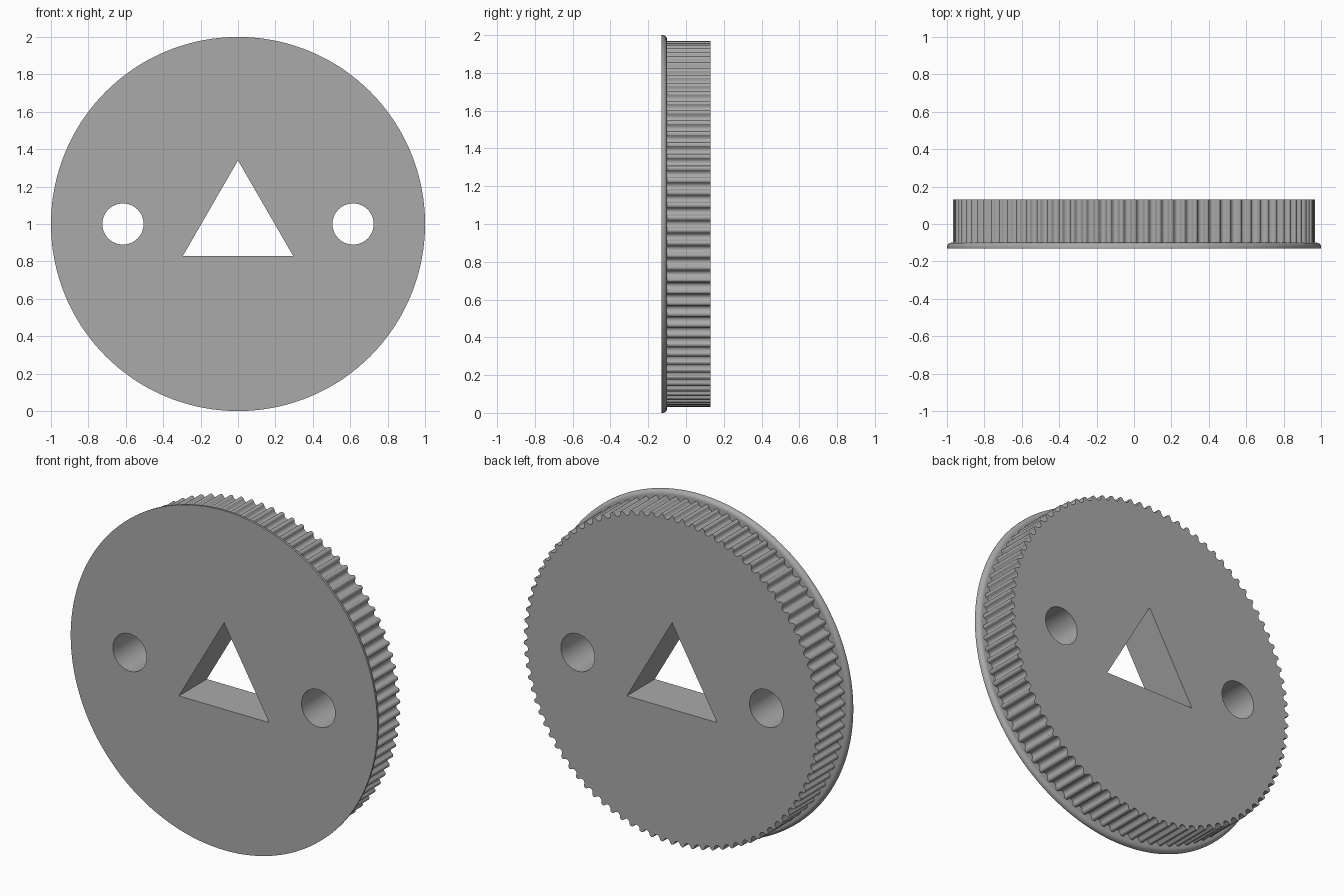
import bpy, bmesh
from math import sin, cos, pi, sqrt

cube = bpy.data.objects.get("Cube")
if cube:
    bpy.data.objects.remove(cube, do_unlink=True)

TEETH, STEPS = 90, 12
COUNT = TEETH * STEPS
FRONT, BACK, STEP_Y = -0.13, 0.13, -0.1
TIP, DEPTH = 0.968, 0.027

grey = bpy.data.materials.new("plain grey")
grey.use_nodes = True
colour = (0.4, 0.4, 0.4, 1)
grey.diffuse_color = colour
grey.node_tree.nodes["Principled BSDF"].inputs["Base Color"].default_value = colour


def tooth_radius(i):
    """Rounded grooves cut between narrower rounded lands."""
    u = abs((i % STEPS) / STEPS - 0.5) * 2
    groove = sqrt(max(0, 1 - (u / 0.68) ** 2))
    land = max(0, (u - 0.68) / 0.32)
    return TIP - DEPTH * groove - 0.004 * (1 - land) ** 2 * (groove == 0)


def loft(name, rings):
    """Join rings of (y, radius function) along y and cap both ends."""
    bm = bmesh.new()
    loops = []
    for y, radius in rings:
        loops.append([bm.verts.new((radius(i) * sin(2 * pi * i / COUNT), y,
                                    1 + radius(i) * cos(2 * pi * i / COUNT)))
                      for i in range(COUNT)])
    for a, b in zip(loops, loops[1:]):
        for i in range(COUNT):
            j = (i + 1) % COUNT
            bm.faces.new((a[i], a[j], b[j], b[i]))
    bm.faces.new(loops[0])
    bm.faces.new(loops[-1])
    bmesh.ops.recalc_face_normals(bm, faces=bm.faces)
    mesh = bpy.data.meshes.new(name)
    bm.to_mesh(mesh)
    bm.free()
    mesh.materials.append(grey)
    obj = bpy.data.objects.new(name, mesh)
    bpy.context.collection.objects.link(obj)
    return obj


def circle(r):
    return lambda i: r


# Toothed wheel with a flange whose rear edge is rounded
ROUND = 0.024
rings = [(FRONT, circle(1))]
for k in range(7):
    a = k / 6 * pi / 2
    rings.append((STEP_Y - ROUND * (1 - sin(a)), circle(1 - ROUND * (1 - cos(a)))))
rings += [(STEP_Y, tooth_radius), (BACK, tooth_radius)]
wheel = loft("toothed_wheel", rings)


# Through holes: two round ones and a central triangle
def cut(name, x, radius, sides):
    bpy.ops.mesh.primitive_cylinder_add(vertices=sides, radius=radius, depth=1,
                                        location=(x, 0, 1), rotation=(pi / 2, 0, 0))
    cutter = bpy.context.object
    cutter.name = name
    # Turn the prism so that one corner points up
    top = max(v.co.y for v in cutter.data.vertices)
    if top < radius * 0.99:
        cutter.rotation_euler.y = pi
    cutter.data.materials.append(grey)
    cutter.hide_render = True
    cutter.hide_viewport = True
    mod = wheel.modifiers.new(name, "BOOLEAN")
    mod.operation = "DIFFERENCE"
    mod.solver = "EXACT"
    mod.object = cutter


cut("left_hole_cutter", 0.615, 0.11, 64)
cut("right_hole_cutter", -0.615, 0.11, 64)
cut("triangle_cutter", 0, 0.34, 3)

# Smooth shading with sharp edges, after the holes are cut
bpy.context.view_layer.update()
graph = bpy.context.evaluated_depsgraph_get()
cut_mesh = bpy.data.meshes.new_from_object(wheel.evaluated_get(graph))
wheel.modifiers.clear()
wheel.data = cut_mesh
bpy.ops.object.select_all(action="DESELECT")
wheel.select_set(True)
bpy.context.view_layer.objects.active = wheel
bpy.ops.object.shade_smooth_by_angle(angle=pi / 6)
for obj in [o for o in bpy.data.objects if o.name.endswith("_cutter")]:
    bpy.data.objects.remove(obj, do_unlink=True)
